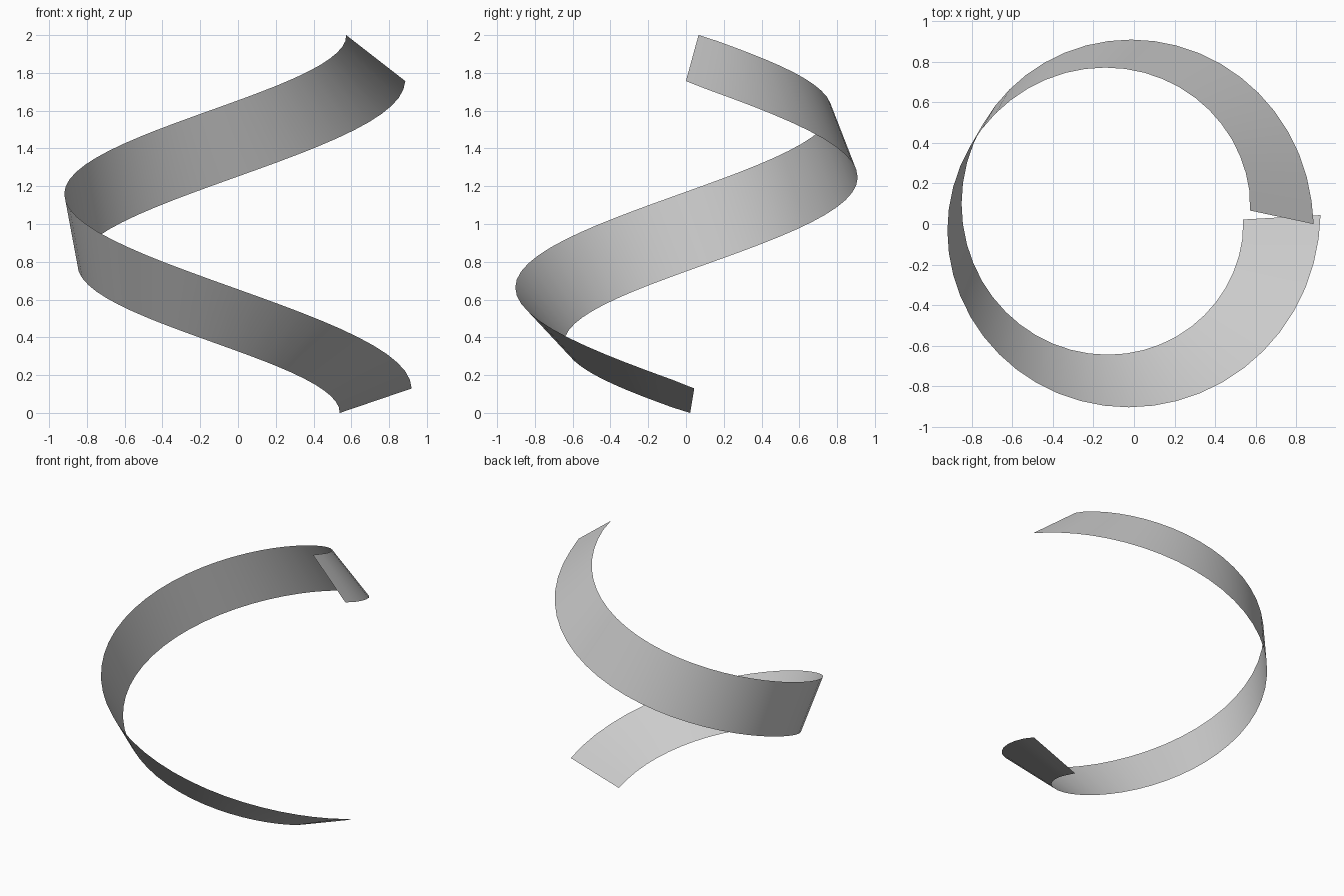
import bpy, bmesh
from math import pi, sin, cos, radians
from mathutils import Vector

cube = bpy.data.objects.get("Cube")
if cube:
    bpy.data.objects.remove(cube)

# One-turn rising path of the ribbon
STEPS = 48
RADIUS, RISE, HALF_WIDTH = 0.807, 1.814, 0.2016
BASE = Vector((-0.078, 0.033, 0.0645))


def path_point(i):
    t = i / STEPS
    a = -2 * pi * t
    return BASE + Vector((RADIUS * cos(a), RADIUS * sin(a), RISE * t))


def cross_section(i):
    """Both edge points of the ribbon, square to the path and rolled by the twist."""
    tangent = path_point(min(i + 1, STEPS)) - path_point(max(i - 1, 0))
    outward = Vector((0, 0, 1)).cross(tangent).normalized() * -1
    up = tangent.cross(outward).normalized()
    if up.z < 0:
        up.negate()
    if outward.dot(path_point(i) - BASE) < 0:
        outward.negate()
    roll = radians(20 + 120 * i / STEPS)
    half = (outward * cos(roll) + up * sin(roll)) * HALF_WIDTH
    return path_point(i) - half, path_point(i) + half


# Ribbon surface
bm = bmesh.new()
rows = [[bm.verts.new(p) for p in cross_section(i)] for i in range(STEPS + 1)]
for (a, b), (c, d) in zip(rows, rows[1:]):
    bm.faces.new((a, c, d, b)).smooth = True
# Upper and inner side is the front of the surface
bm.faces.ensure_lookup_table()
bm.normal_update()
if bm.faces[0].normal.z < 0:
    bmesh.ops.reverse_faces(bm, faces=bm.faces[:])

mesh = bpy.data.meshes.new("twisted_ribbon")
bm.to_mesh(mesh)
bm.free()
ribbon = bpy.data.objects.new("twisted_ribbon", mesh)
bpy.context.collection.objects.link(ribbon)

# Plain light grey
grey = bpy.data.materials.new("light_grey")
grey.use_nodes = True
colour = (0.6, 0.6, 0.6, 1)
grey.diffuse_color = colour
grey.node_tree.nodes["Principled BSDF"].inputs["Base Color"].default_value = colour
mesh.materials.append(grey)
